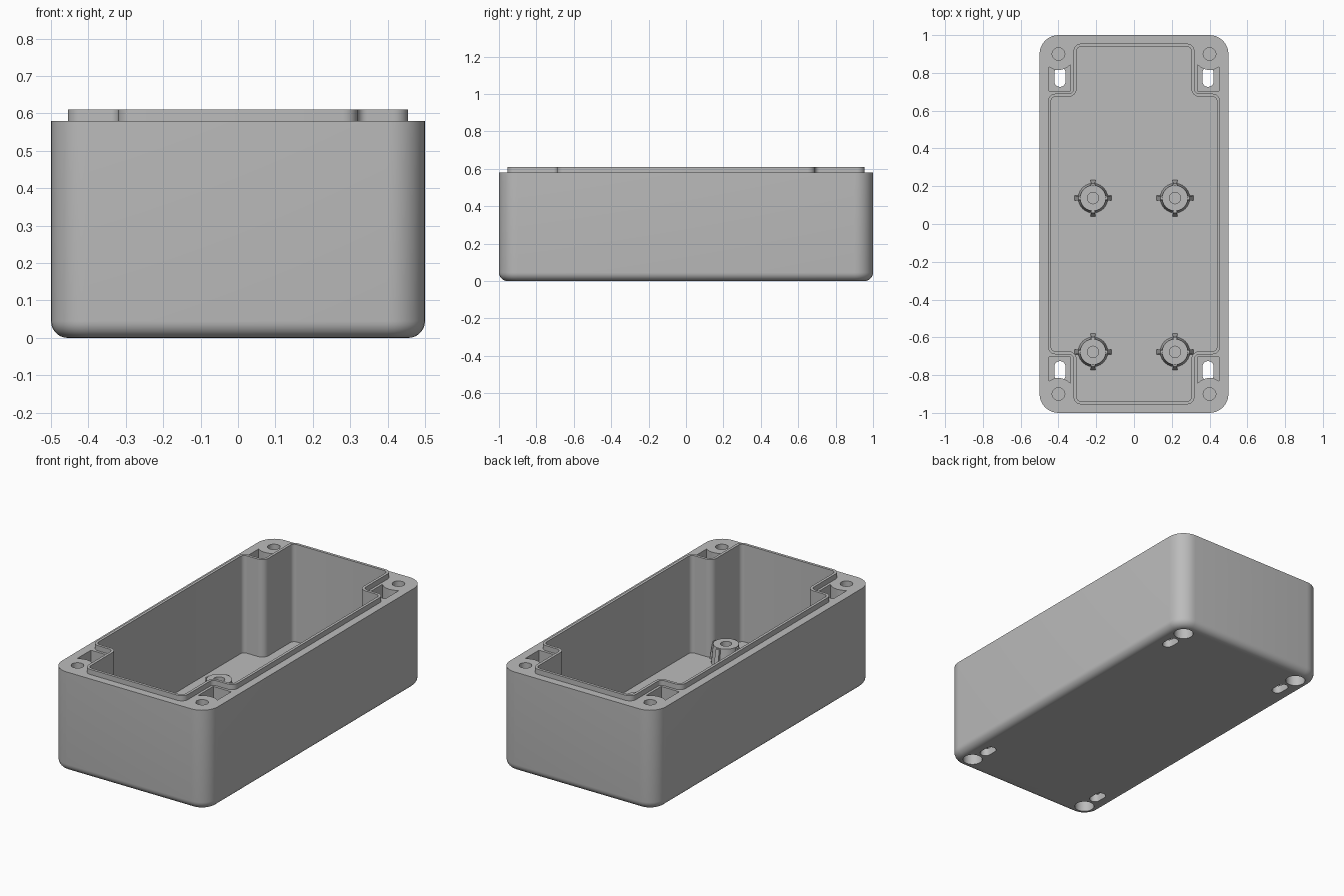
import bpy, bmesh, math
from mathutils import Vector, Matrix

if "Cube" in bpy.data.objects:
    bpy.data.objects.remove(bpy.data.objects["Cube"], do_unlink=True)

grey = bpy.data.materials.new("light grey plastic")
grey.use_nodes = True
grey.diffuse_color = (0.5, 0.5, 0.5, 1)
grey.node_tree.nodes["Principled BSDF"].inputs["Base Color"].default_value = (0.5, 0.5, 0.5, 1)

CORNERS = [(sx, sy) for sx in (-1, 1) for sy in (-1, 1)]
FLOOR, RIM, LIP = 0.045, 0.58, 0.61


def loft(name, rings):
    """Skin a list of (outline, z) rings with equal point counts; cap both ends."""
    bm = bmesh.new()
    loops = [[bm.verts.new((p[0], p[1], z)) for p in pts] for pts, z in rings]
    n = len(loops[0])
    for a, b in zip(loops, loops[1:]):
        for i in range(n):
            j = (i + 1) % n
            bm.faces.new((a[i], a[j], b[j], b[i]))
    bm.faces.new(loops[0][::-1])
    bm.faces.new(loops[-1])
    bmesh.ops.recalc_face_normals(bm, faces=bm.faces)
    mesh = bpy.data.meshes.new(name)
    bm.to_mesh(mesh)
    bm.free()
    mesh.materials.append(grey)
    obj = bpy.data.objects.new(name, mesh)
    bpy.context.collection.objects.link(obj)
    return obj


def prism(name, outline, z0, z1):
    return loft(name, [(outline, z0), (outline, z1)])


def circle(r, cx=0, cy=0, n=24):
    return [(cx + r * math.sin(math.tau * i / n), cy + r * math.cos(math.tau * i / n))
            for i in range(n)]


def rounded(points, radii, steps=6):
    """Round every right-angled corner of a polygon with its own radius."""
    out = []
    for i, p in enumerate(points):
        p, r = Vector(p), radii[i]
        u = (Vector(points[i - 1]) - p).normalized()
        v = (Vector(points[(i + 1) % len(points)]) - p).normalized()
        centre = p + (u + v) * r
        for k in range(steps + 1):
            a = math.pi / 2 * k / steps
            out.append(centre - v * r * math.cos(a) - u * r * math.sin(a))
    return out


def rectangle(x0, x1, y0, y1):
    return [(x0, y0), (x1, y0), (x1, y1), (x0, y1)]


def stepped_outline(inset):
    """Cross-shaped outline that steps in around the four corner posts."""
    x0, x1 = 0.455 - inset, 0.32 - inset
    y0, y1 = 0.69 - inset, 0.955 - inset
    quarter = [(x0, y0), (x1, y0), (x1, y1)]
    pts = []
    for sx, sy in ((1, 1), (-1, 1), (-1, -1), (1, -1)):
        part = [(sx * x, sy * y) for x, y in quarter]
        pts += part if sx * sy > 0 else part[::-1]
    outer, inner = 0.04 - inset, 0.025 + inset
    return rounded(pts, [outer, inner, outer] * 4)


def boolean(target, tool, operation):
    mod = target.modifiers.new(operation, 'BOOLEAN')
    mod.operation, mod.solver, mod.object = operation, 'EXACT', tool
    bpy.context.view_layer.objects.active = target
    bpy.ops.object.modifier_apply(modifier=mod.name)
    bpy.data.objects.remove(tool, do_unlink=True)


# Outer shell with rounded uprights and a rounded bottom edge
rings = []
for k in range(8):
    a = math.pi / 2 * k / 7
    d = FLOOR * (1 - math.sin(a))
    rings.append((rounded(rectangle(d - 0.5, 0.5 - d, d - 1, 1 - d), [0.1 - d] * 4, 8),
                  FLOOR * (1 - math.cos(a))))
rings.append((rings[-1][0], RIM))
body = loft("enclosure_body", rings)

# Raised sealing lip and the inner cavity
boolean(body, prism("lip", stepped_outline(0), 0.5, LIP), 'UNION')
boolean(body, prism("cavity", stepped_outline(0.016), FLOOR, 0.7), 'DIFFERENCE')

for sx, sy in CORNERS:
    # Corner pocket, hollowed around the screw post
    pocket = prism("pocket", rectangle(*sorted((sx * 0.335, sx * 0.45)),
                                       *sorted((sy * 0.705, sy * 0.845))), FLOOR, 0.7)
    boolean(pocket, prism("post", circle(0.085, sx * 0.4, sy * 0.9), 0, 0.8), 'DIFFERENCE')
    boolean(body, pocket, 'DIFFERENCE')
    # Mounting slot through the pocket floor
    x, y = sx * 0.392, sy * 0.778
    slot = rounded(rectangle(x - 0.03, x + 0.03, y - 0.052, y + 0.052), [0.0299] * 4)
    boolean(body, prism("slot", slot, -0.1, 0.2), 'DIFFERENCE')
    # Lid screw hole above, wider recess below
    boolean(body, prism("hole", circle(0.034, sx * 0.4, sy * 0.9, 12), 0.3, 0.7), 'DIFFERENCE')
    boolean(body, prism("recess", circle(0.053, sx * 0.4, sy * 0.9), -0.1, 0.2), 'DIFFERENCE')

parts = [body]

# Four tapered standoffs with blind holes and four ribs each
for i, (sx, sy) in enumerate(CORNERS):
    place = Matrix.Translation((sx * 0.217, -0.27 + sy * 0.407, 0))
    post = loft(f"standoff_{i + 1}", [(circle(0.079), 0.04), (circle(0.068), 0.152),
                                      (circle(0.03), 0.152), (circle(0.03), 0.06)])
    post.matrix_world = place
    parts.append(post)
    for k in range(4):
        rib = loft(f"standoff_{i + 1}_rib_{k + 1}",
                   [(rectangle(0.05, 0.098, -0.013, 0.013), 0.04),
                    (rectangle(0.05, 0.078, -0.011, 0.011), 0.148)])
        rib.matrix_world = place @ Matrix.Rotation(k * math.pi / 2, 4, 'Z')
        parts.append(rib)

# Smooth the curves and keep the edges crisp
bpy.ops.object.select_all(action='DESELECT')
for obj in parts:
    obj.select_set(True)
bpy.context.view_layer.objects.active = body
bpy.ops.object.shade_smooth_by_angle(angle=math.radians(35))
